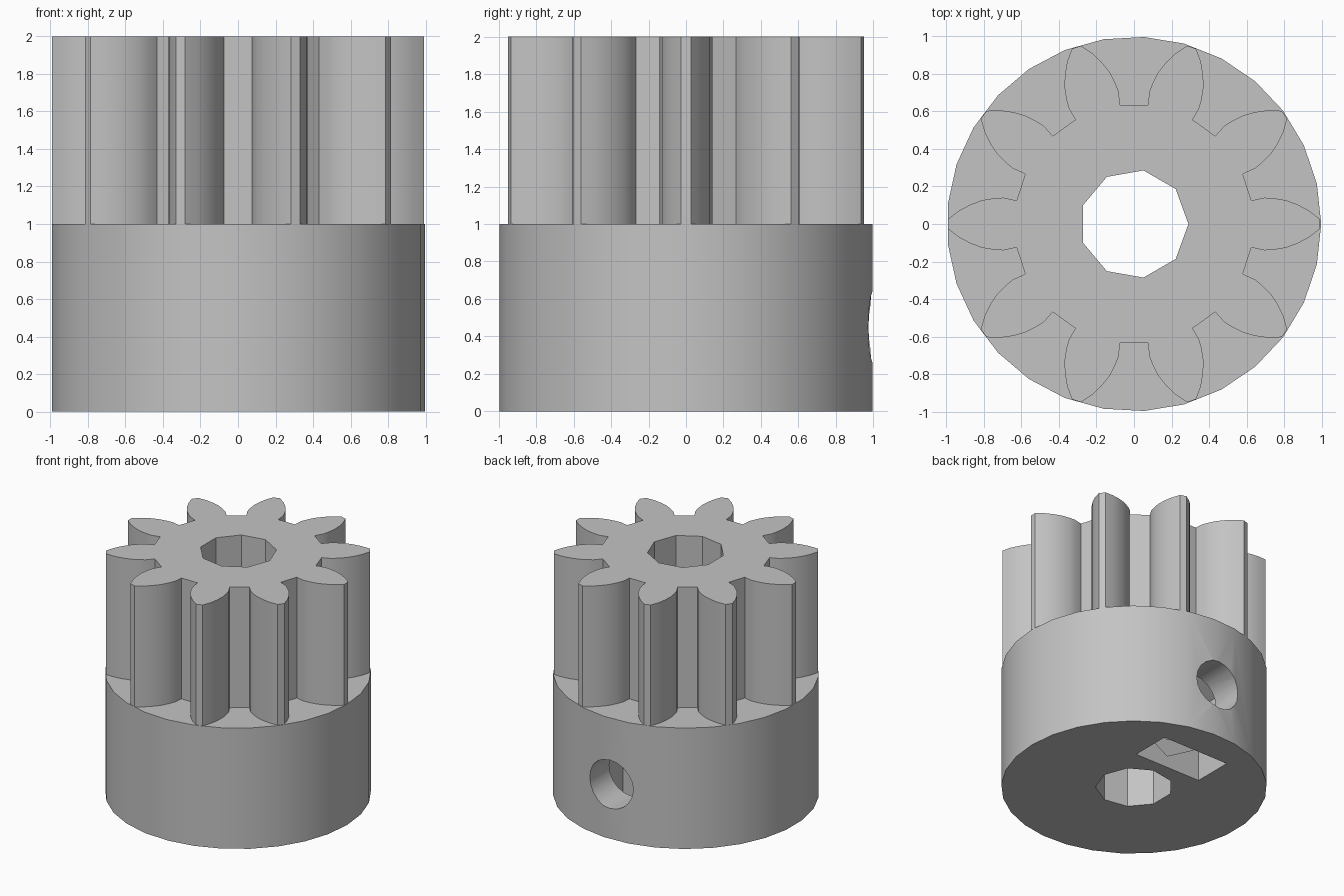
import bpy
import bmesh
from math import sin, cos, tau, radians
from mathutils import Matrix

if "Cube" in bpy.data.objects:
    bpy.data.objects.remove(bpy.data.objects["Cube"])

grey = bpy.data.materials.new("plain grey")
grey.use_nodes = True
grey.diffuse_color = (0.55, 0.55, 0.55, 1)
grey.node_tree.nodes["Principled BSDF"].inputs["Base Color"].default_value = (0.55, 0.55, 0.55, 1)


def prism(name, points, low, high, matrix=Matrix()):
    """Extrude a flat outline from low to high along z, then place it."""
    bm = bmesh.new()
    face = bm.faces.new([bm.verts.new((x, y, low)) for x, y in points])
    top = bmesh.ops.extrude_face_region(bm, geom=[face])["geom"]
    verts = [v for v in top if isinstance(v, bmesh.types.BMVert)]
    bmesh.ops.translate(bm, verts=verts, vec=(0, 0, high - low))
    bmesh.ops.recalc_face_normals(bm, faces=bm.faces)
    bm.transform(matrix)
    mesh = bpy.data.meshes.new(name)
    bm.to_mesh(mesh)
    bm.free()
    mesh.materials.append(grey)
    ob = bpy.data.objects.new(name, mesh)
    bpy.context.collection.objects.link(ob)
    return ob


def ring(sides, radius, turn=0):
    return [(radius * cos(turn + tau * i / sides), radius * sin(turn + tau * i / sides))
            for i in range(sides)]


def combine(target, other, operation):
    mod = target.modifiers.new(other.name, "BOOLEAN")
    mod.object, mod.operation, mod.solver = other, operation, "EXACT"
    bpy.context.view_layer.objects.active = target
    bpy.ops.object.modifier_apply(modifier=mod.name)
    bpy.data.objects.remove(other)


# Tooth flank as (radius, half angle in degrees), from root to tip
flank = [(0.638, 11.3), (0.71, 11.4), (0.76, 10.4), (0.82, 8.9),
         (0.88, 6.7), (0.935, 4.4), (0.991, 1.5)]
teeth = 10
outline = []
for i in range(teeth):
    mid = tau * i / teeth
    polar = [(r, mid - radians(a)) for r, a in flank]
    polar += [(r, mid + radians(a)) for r, a in reversed(flank)]
    outline += [(r * cos(a), r * sin(a)) for r, a in polar]

# Round hub below, toothed drum above
pulley = prism("toothed_pulley", ring(29, 0.998), 0, 1)
combine(pulley, prism("toothed_drum", outline, 1, 2), "UNION")

# Shaft bore
combine(pulley, prism("shaft_bore", ring(9, 0.29), -0.5, 2.5), "DIFFERENCE")

# Nut slot open at the bottom, hexagonal nut seat, and screw hole to the back
screw_z = 0.45
along_y = Matrix.Translation((0, 0, screw_z)) @ Matrix.Rotation(radians(-90), 4, "X")
slot = [(-0.305, 0.39), (0.305, 0.39), (0.305, 0.72), (-0.305, 0.72)]
combine(pulley, prism("nut_slot", slot, -0.2, screw_z), "DIFFERENCE")
combine(pulley, prism("nut_seat", ring(6, 0.352, tau / 4), 0.38, 0.72, along_y), "DIFFERENCE")
combine(pulley, prism("screw_hole", ring(20, 0.2), 0, 1.3, along_y), "DIFFERENCE")

# Smooth round walls, crisp edges
bpy.ops.object.select_all(action="DESELECT")
pulley.select_set(True)
bpy.context.view_layer.objects.active = pulley
bpy.ops.object.shade_smooth_by_angle(angle=radians(28))
